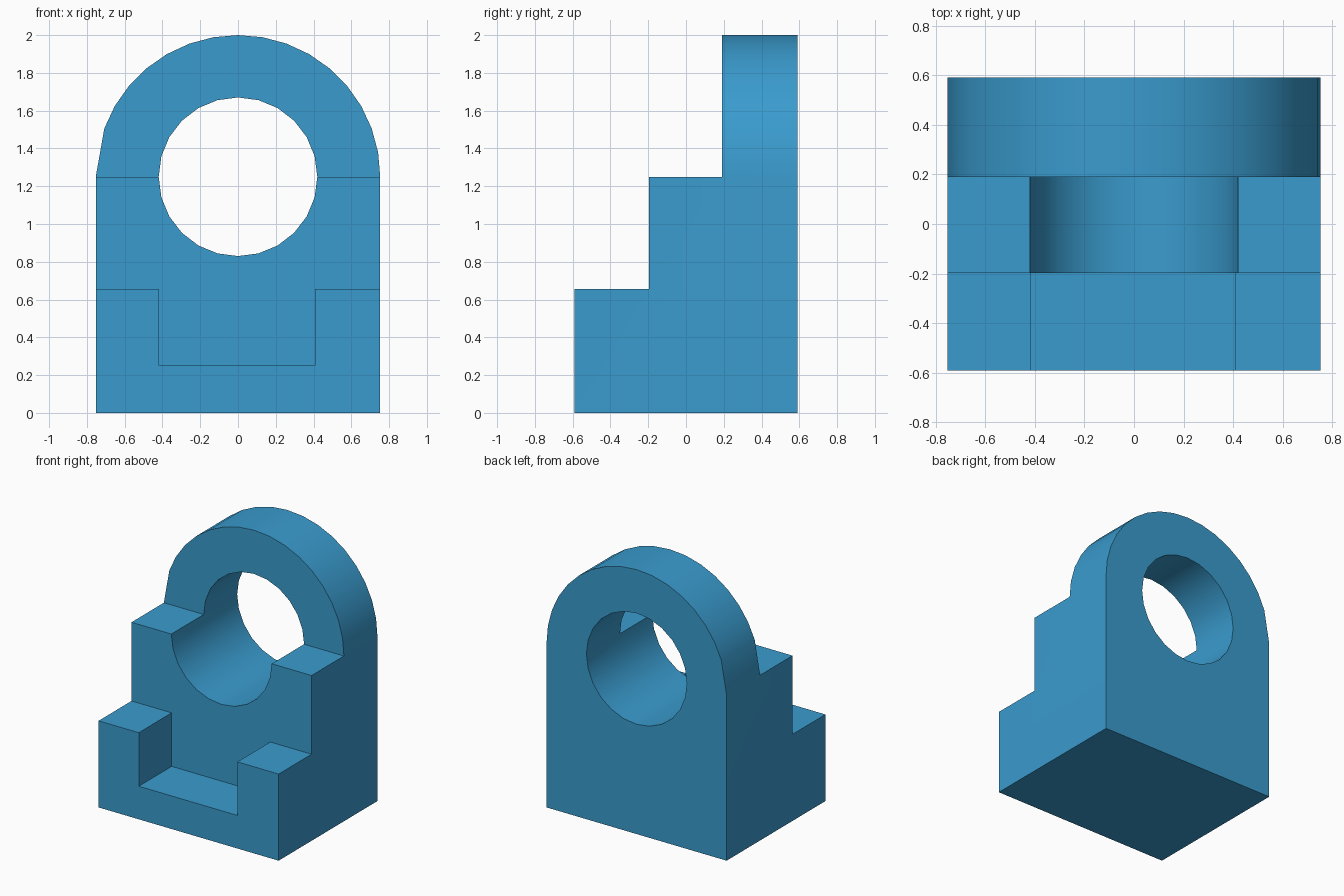
import bpy
from math import radians, sin, cos
from mathutils import Vector

cube = bpy.data.objects.get("Cube")
if cube:
    bpy.data.objects.remove(cube, do_unlink=True)

HALF_W, DEPTH, AXIS_Z = 0.753, 0.59, 1.25
RISER_LOW, RISER_HIGH = -0.197, 0.19
STEP_LOW = 0.655

blue = bpy.data.materials.new("blue")
blue.use_nodes = True
colour = (0.042, 0.33, 0.62, 1)
blue.diffuse_color = colour
blue.node_tree.nodes["Principled BSDF"].inputs["Base Color"].default_value = colour


def prism(name, points, axis, start, end):
    """Extrude a closed profile along x or y; the other two coordinates are given."""
    def place(p, depth):
        return Vector((depth, *p) if axis == "x" else (p[0], depth, p[1]))
    n = len(points)
    verts = [place(p, d) for d in (start, end) for p in points]
    faces = [list(range(n))[::-1], list(range(n, 2 * n))]
    faces += [(i, (i + 1) % n, n + (i + 1) % n, n + i) for i in range(n)]
    if axis == "y":
        faces = [list(f)[::-1] for f in faces]
    mesh = bpy.data.meshes.new(name)
    mesh.from_pydata(verts, [], faces)
    mesh.materials.append(blue)
    obj = bpy.data.objects.new(name, mesh)
    bpy.context.collection.objects.link(obj)
    return obj


def arc(rx, rz, angles):
    return [(rx * cos(radians(a)), AXIS_Z + rz * sin(radians(a))) for a in angles]


# Arched block, full depth; one facet on the left of the arch is longer
arch = arc(HALF_W, 2 - AXIS_Z, [a for a in range(0, 181, 10) if a != 170])
profile = [(-HALF_W, 0), (HALF_W, 0)] + arch
body = prism("stepped_bearing_block", profile, "y", -DEPTH, DEPTH)

# Cutters: two steps, round bore, front slot
steps = [(-1, STEP_LOW), (RISER_LOW, STEP_LOW), (RISER_LOW, AXIS_Z),
         (RISER_HIGH, AXIS_Z), (RISER_HIGH, 3), (-1, 3)]
slot = [(-0.417, 0.25), (0.408, 0.25), (0.408, 0.8), (-0.417, 0.8)]
cutters = [
    prism("step_cutter", steps, "x", -1, 1),
    prism("bore_cutter", arc(0.42, 0.42, range(0, 360, 15)), "y", -1, 1),
    prism("slot_cutter", slot, "y", -1, RISER_LOW),
]

bpy.ops.object.select_all(action="DESELECT")
bpy.context.view_layer.objects.active = body
body.select_set(True)
for cutter in cutters:
    cutter.hide_render = True
    mod = body.modifiers.new(cutter.name, "BOOLEAN")
    mod.operation = "DIFFERENCE"
    mod.solver = "EXACT"
    mod.object = cutter
    bpy.ops.object.modifier_apply(modifier=mod.name)
    bpy.data.objects.remove(cutter, do_unlink=True)

# Smooth arch and bore, crisp edges elsewhere
bpy.ops.object.shade_smooth_by_angle(angle=radians(30))
